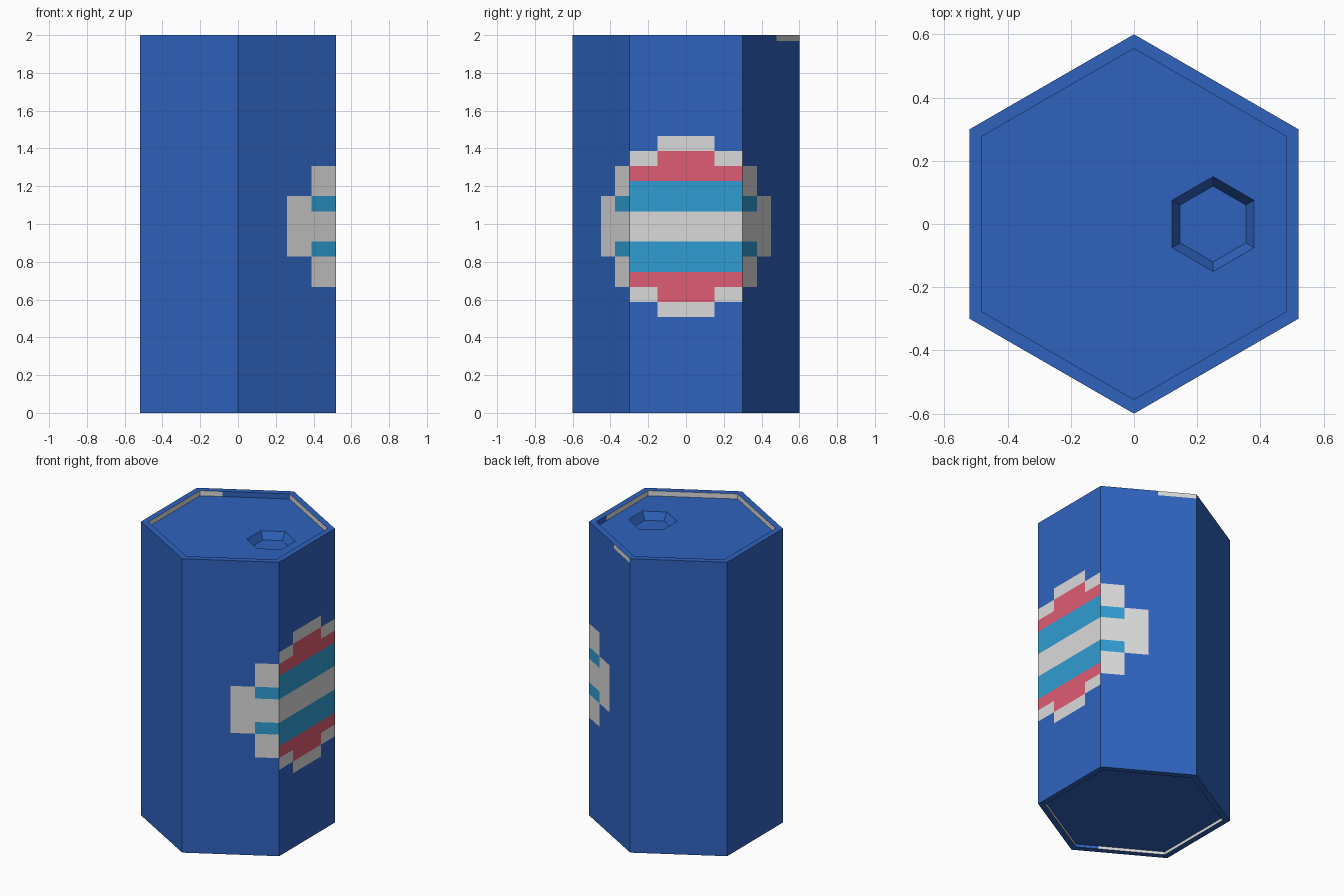
import bpy, bmesh, math
from mathutils import Vector

if "Cube" in bpy.data.objects:
    bpy.data.objects.remove(bpy.data.objects["Cube"])


def srgb(h):
    c = [int(h[i:i + 2], 16) / 255 for i in (0, 2, 4)]
    return [v / 12.92 if v <= 0.04045 else ((v + 0.055) / 1.055) ** 2.4 for v in c] + [1]


# Materials
BLUE, WHITE, RED, CYAN = range(4)
mesh = bpy.data.meshes.new("hex_can")
for name, h in (("can blue", "2f63be"), ("off white", "dadada"),
                ("label red", "df5c73"), ("label cyan", "309cd2")):
    m = bpy.data.materials.new(name)
    m.diffuse_color = srgb(h)
    m.use_nodes = True
    m.node_tree.nodes["Principled BSDF"].inputs["Base Color"].default_value = m.diffuse_color
    mesh.materials.append(m)

CELL, Z0 = 0.08, 0.507          # label cell height and lower edge
US = [0, 0.25, 0.5, 0.6, 0.75, 0.8]   # cuts along each side, counter-clockwise
R_OUT, R_IN, TOP_FLOOR, BOT_FLOOR = 0.6, 0.555, 1.965, 0.02

# Profile of hexagonal rings (kind, radius, z, centre x) from underside to opening
rows = [0.0] + [Z0 + CELL * i for i in range(13)] + [1.97, 2.0]
rings = [("", R_IN, BOT_FLOOR, 0), ("bottom_lip", R_IN, 0, 0)]
rings += [("side", R_OUT, z, 0) for z in rows]
rings[2] = ("rim", R_OUT, 0, 0)
rings += [("rim", R_IN, 2, 0), ("top_lip", R_IN, TOP_FLOOR, 0),
          ("floor", 0.15, TOP_FLOOR, 0.25), ("dent", 0.12, TOP_FLOOR - 0.05, 0.25)]


def label_colour(side, u, z):
    """Stepped round emblem on the right side, wrapping onto its neighbours."""
    h = abs(z - (Z0 + 6 * CELL)) / CELL      # distance from middle, in cells
    if side == 0:
        outer = abs(u - 0.5) > 0.25
        if h < 1:
            return WHITE
        if h < 3:
            return CYAN
        if h < (4 if outer else 5):
            return RED
        return WHITE if h < (5 if outer else 6) else BLUE
    if side in (1, 5):
        d = u if side == 1 else 1 - u        # distance from the shared edge
        if d < 0.25 and h < 4:
            return CYAN if 1 < h < 2 else WHITE
        if d < 0.5 and h < 2:
            return WHITE
    return BLUE


def colour(kind, side, u, z):
    if kind == "side":
        if z > 1.97:                         # small white patch under the rim
            return WHITE if side == 1 and u > 0.6 else BLUE
        return label_colour(side, u, z)
    if kind == "top_lip":
        blue = (side == 2 and u < 0.75) or (side == 0 and u > 0.8)
        return BLUE if blue else WHITE
    if kind == "bottom_lip":
        return BLUE if side == 4 and u > 0.75 else WHITE
    return BLUE


def ring_points(r, z, cx):
    corner = [Vector((cx + r * math.cos(math.radians(60 * k - 30)),
                      r * math.sin(math.radians(60 * k - 30)), z)) for k in range(7)]
    return [corner[s].lerp(corner[s + 1], u) for s in range(6) for u in US]


# Can body lofted through the rings, coloured by side and height
bm = bmesh.new()
loops = [[bm.verts.new(p) for p in ring_points(r, z, cx)] for _, r, z, cx in rings]
n = 6 * len(US)
for i in range(len(rings) - 1):
    a, b = loops[i], loops[i + 1]
    zm = (rings[i][2] + rings[i + 1][2]) / 2
    for j in range(n):
        k = (j + 1) % n
        f = bm.faces.new((a[j], a[k], b[k], b[j]))
        side, q = divmod(j, len(US))
        um = (US[q] + (US + [1])[q + 1]) / 2
        f.material_index = colour(rings[i + 1][0], side, um, zm)

# Underside and bottom of the opening
bm.faces.new(loops[0][::-1])
bm.faces.new(loops[-1])
bm.to_mesh(mesh)
bm.free()
bpy.context.collection.objects.link(bpy.data.objects.new("can_body", mesh))
